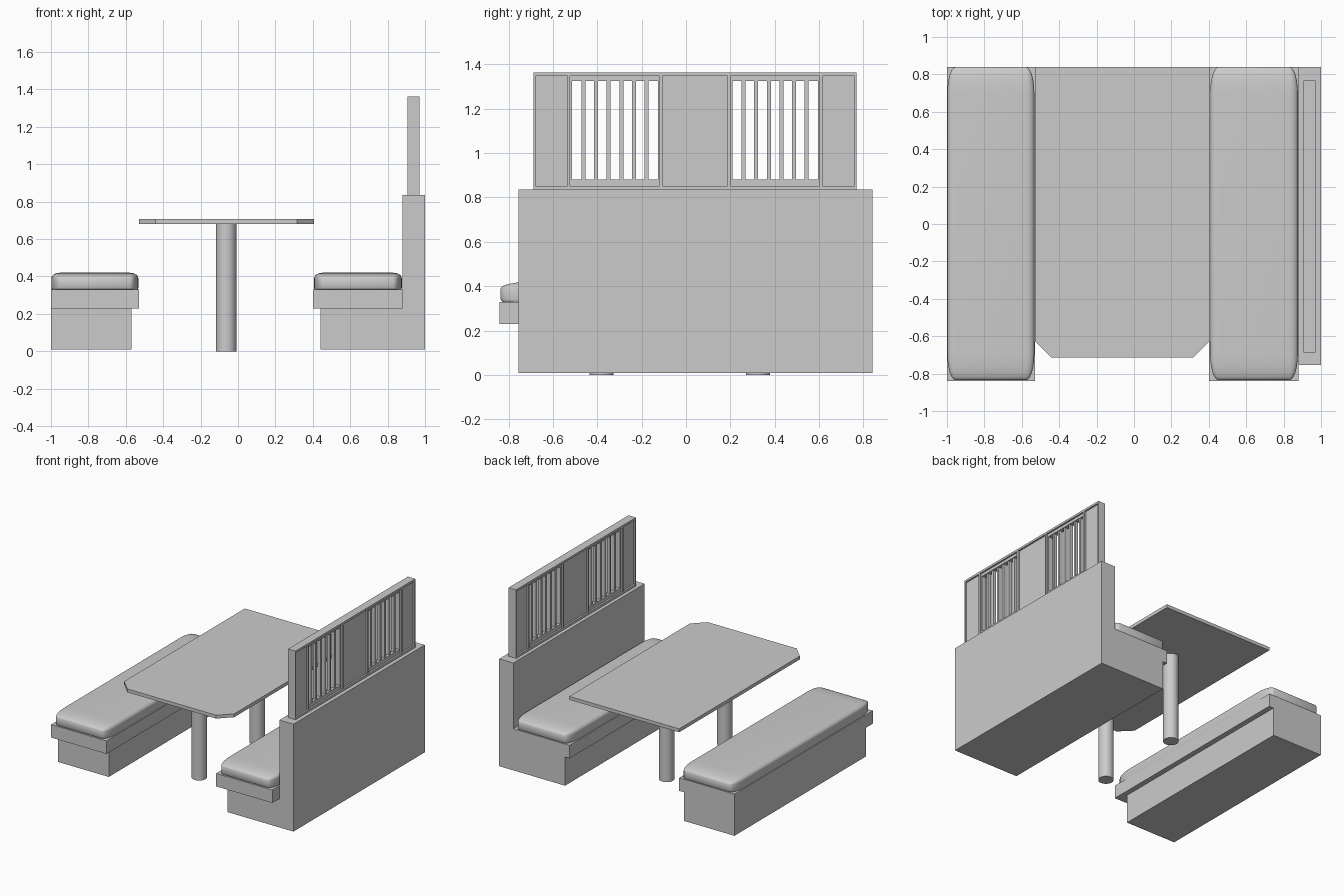
import bpy, bmesh, math
from mathutils import Vector

if "Cube" in bpy.data.objects:
    bpy.data.objects.remove(bpy.data.objects["Cube"])


def finish(bm, name, smooth=False):
    bmesh.ops.recalc_face_normals(bm, faces=bm.faces)
    me = bpy.data.meshes.new(name)
    bm.to_mesh(me)
    bm.free()
    ob = bpy.data.objects.new(name, me)
    bpy.context.collection.objects.link(ob)
    if smooth:
        bpy.ops.object.select_all(action='DESELECT')
        ob.select_set(True)
        bpy.context.view_layer.objects.active = ob
        bpy.ops.object.shade_smooth_by_angle(angle=math.radians(40))
    return ob


def add_box(bm, x, y, z):
    vs = bmesh.ops.create_cube(bm, size=1)['verts']
    for v in vs:
        v.co = Vector([(r[0] + r[1]) / 2 + c * (r[1] - r[0]) for r, c in zip((x, y, z), v.co)])


def box(name, x, y, z):
    bm = bmesh.new()
    add_box(bm, x, y, z)
    return finish(bm, name)


def prism(name, pts, vec):
    bm = bmesh.new()
    f = bm.faces.new([bm.verts.new(p) for p in pts])
    ext = bmesh.ops.extrude_face_region(bm, geom=[f])
    bmesh.ops.translate(bm, vec=vec, verts=[g for g in ext['geom'] if isinstance(g, bmesh.types.BMVert)])
    return finish(bm, name)


def cushion(name, x, y, z, radii):
    # bevel in a space where the corner radii are equal, then stretch to size
    r = 0.05
    size = [(b - a) * r / q for (a, b), q in zip((x, y, z), radii)]
    bm = bmesh.new()
    add_box(bm, *[(-s / 2, s / 2) for s in size])
    bmesh.ops.bevel(bm, geom=bm.edges[:], offset=r, segments=6, profile=0.5, affect='EDGES')
    for v in bm.verts:
        v.co = Vector([(a + b) / 2 + c * q / r for (a, b), q, c in zip((x, y, z), radii, v.co)])
    return finish(bm, name, True)


# left bench
box("left_bench_base", (-1, -0.57), (-0.755, 0.84), (0.01, 0.23))
box("left_bench_seat", (-1, -0.53), (-0.84, 0.84), (0.23, 0.33))
# right bench with its solid back wall
prism("right_bench_body", [(x, -0.755, z) for x, z in
      ((0.44, 0.01), (1, 0.01), (1, 0.835), (0.88, 0.835), (0.88, 0.23), (0.44, 0.23))], (0, 1.595, 0))
box("right_bench_seat", (0.402, 0.88), (-0.84, 0.84), (0.23, 0.33))
# cushions
for name, x in (("left_cushion", (-0.998, -0.533)), ("right_cushion", (0.407, 0.876))):
    cushion(name, x, (-0.835, 0.84), (0.31, 0.42), (0.045, 0.14, 0.03))

# table top with two clipped front corners
prism("table_top", [(x, y, 0.68) for x, y in
      ((-0.53, 0.84), (-0.53, -0.625), (-0.44, -0.715), (0.315, -0.715), (0.405, -0.625), (0.405, 0.84))],
      (0, 0, 0.026))
# table legs
for name, y in (("front_leg", -0.38), ("back_leg", 0.325)):
    bm = bmesh.new()
    bmesh.ops.create_cone(bm, cap_ends=True, segments=32, radius1=0.054, radius2=0.054, depth=0.68)
    bmesh.ops.translate(bm, vec=(-0.063, y, 0.34), verts=bm.verts)
    finish(bm, name, True)

# divider frame: rails and posts
XF, XP, XS = (0.907, 0.97), (0.92, 0.957), (0.926, 0.951)
Y0, Y1 = -0.687, 0.768
bm = bmesh.new()
add_box(bm, XF, (Y0, Y1), (0.835, 0.852))
add_box(bm, XF, (Y0, Y1), (1.347, 1.363))
for a, b in ((Y0, Y0 + 0.008), (-0.535, -0.522), (-0.12, -0.106), (0.187, 0.2), (0.602, 0.616), (Y1 - 0.008, Y1)):
    add_box(bm, XF, (a, b), (0.852, 1.347))
finish(bm, "divider_frame")
# solid panels
for name, y in (("end_panel_front", (Y0 + 0.008, -0.535)), ("middle_panel", (-0.106, 0.187)),
                ("end_panel_back", (0.616, Y1 - 0.008))):
    box(name, XP, y, (0.852, 1.347))
# slatted panels: border plus six slats
for name, a, b in (("front_grille", -0.522, -0.12), ("back_grille", 0.2, 0.602)):
    bm = bmesh.new()
    add_box(bm, XP, (a, b), (0.852, 0.882))
    add_box(bm, XP, (a, b), (1.325, 1.347))
    add_box(bm, XP, (a, a + 0.009), (0.882, 1.325))
    add_box(bm, XP, (b - 0.007, b), (0.882, 1.325))
    for i in range(6):
        c = a + 0.0595 + i * 0.0569
        add_box(bm, XS, (c - 0.009, c + 0.009), (0.882, 1.325))
    finish(bm, name)
